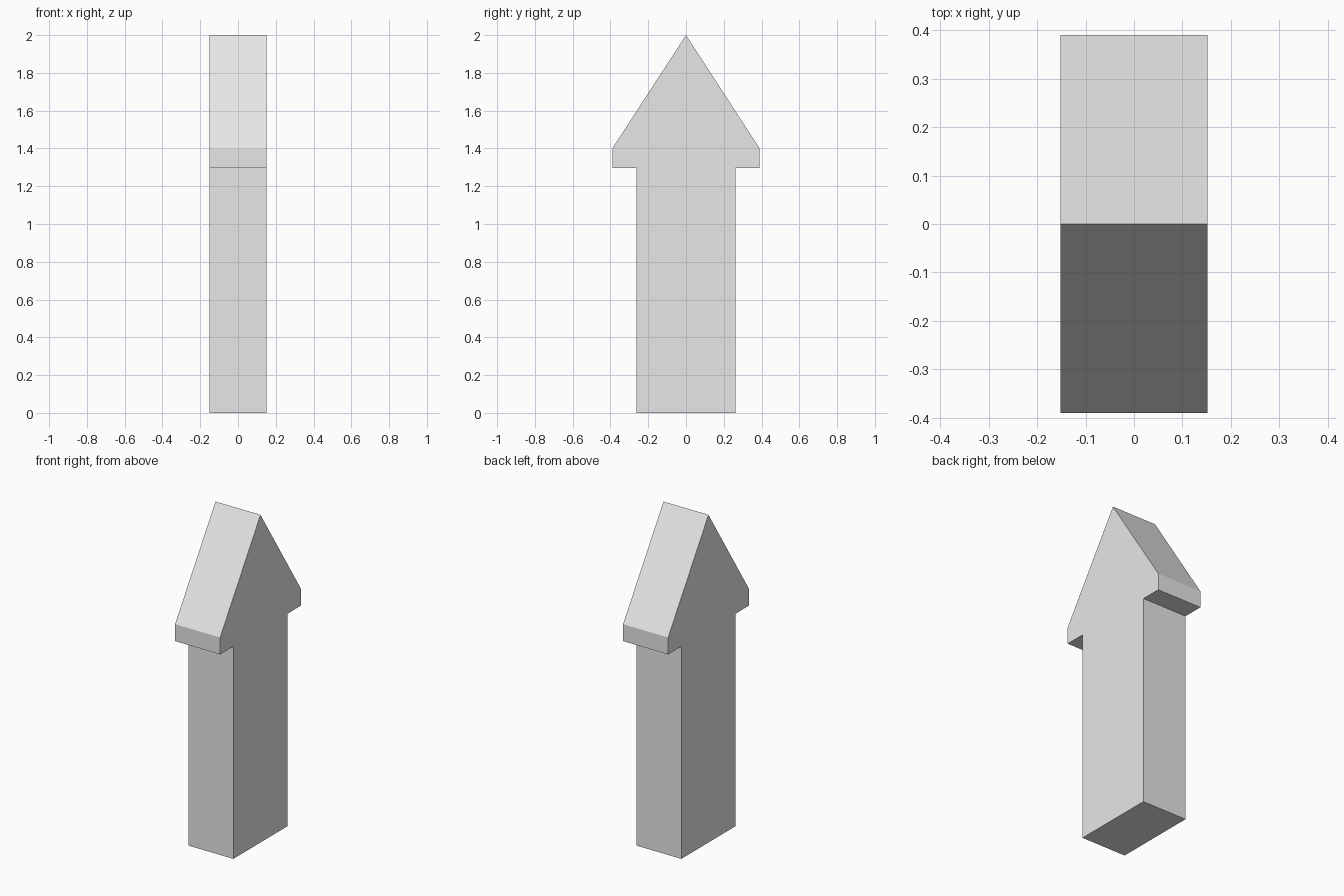
import bpy
import bmesh

cube = bpy.data.objects.get("Cube")
if cube:
    bpy.data.objects.remove(cube, do_unlink=True)

# Plain light grey
grey = bpy.data.materials.new("light_grey")
grey.use_nodes = True
colour = (0.8, 0.8, 0.8, 1.0)
grey.diffuse_color = colour
grey.node_tree.nodes["Principled BSDF"].inputs["Base Color"].default_value = colour

# Half outline of the arrow in (y, z), from the base up to the eave
half = [(0.262, 0), (0.262, 1.297), (0.39, 1.297), (0.39, 1.4)]
tip = (0, 2)
outline = half + [tip] + [(-y, z) for y, z in reversed(half)]
half_width = 0.152

# Extrude the outline across x
bm = bmesh.new()
side = bm.faces.new([bm.verts.new((-half_width, y, z)) for y, z in outline])
extruded = bmesh.ops.extrude_face_region(bm, geom=[side], use_keep_orig=True)
moved = [v for v in extruded["geom"] if isinstance(v, bmesh.types.BMVert)]
bmesh.ops.translate(bm, verts=moved, vec=(2 * half_width, 0, 0))
bmesh.ops.recalc_face_normals(bm, faces=bm.faces)

mesh = bpy.data.meshes.new("arrow_post")
bm.to_mesh(mesh)
bm.free()
mesh.materials.append(grey)
arrow = bpy.data.objects.new("arrow_post", mesh)
bpy.context.collection.objects.link(arrow)
